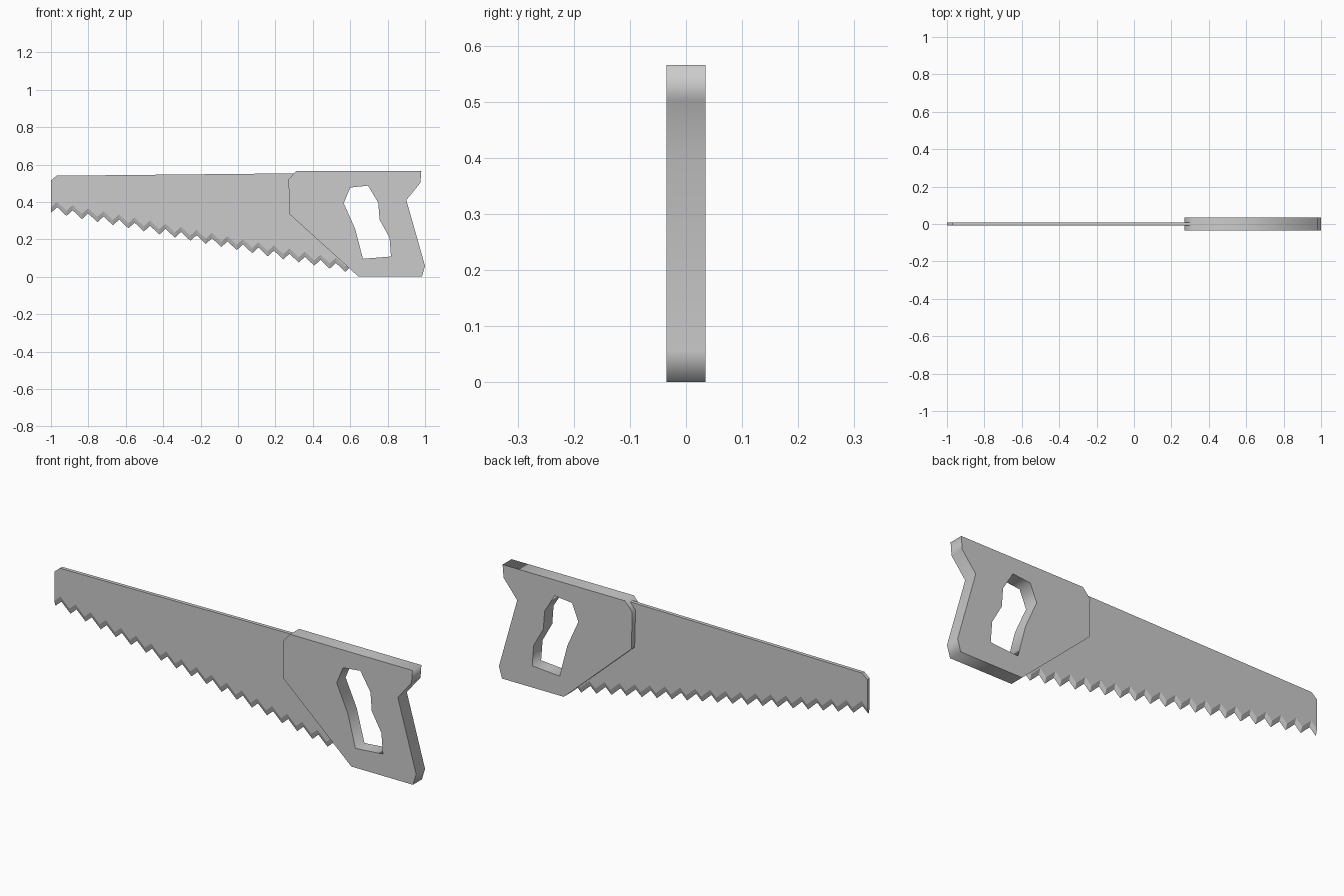
import bpy, bmesh, math

if "Cube" in bpy.data.objects:
    bpy.data.objects.remove(bpy.data.objects["Cube"])

HANDLE_HALF = 0.035
BLADE_HALF = 0.009
TEETH = 19
PITCH, DROP = 0.0828, 0.0166

# Handle: flat profile with a grip hole, extruded across y
outline = [(0.31, 0.565), (0.98, 0.565), (0.975, 0.502), (0.9, 0.41), (1.0, 0.057),
           (0.983, 0), (0.645, 0), (0.275, 0.335), (0.27, 0.52)]
grip_hole = [(0.6, 0.477), (0.695, 0.487), (0.75, 0.396), (0.757, 0.305), (0.81, 0.21),
             (0.818, 0.108), (0.668, 0.096), (0.626, 0.257), (0.565, 0.393)]
curve = bpy.data.curves.new("handle", 'CURVE')
curve.dimensions = '2D'
curve.fill_mode = 'BOTH'
curve.extrude = HANDLE_HALF
for loop in (outline, grip_hole):
    s = curve.splines.new('POLY')
    s.points.add(len(loop) - 1)
    for p, (x, z) in zip(s.points, loop):
        p.co = (x, z, 0, 1)
    s.use_cyclic_u = True
handle = bpy.data.objects.new("handle", curve)
bpy.context.collection.objects.link(handle)
handle.rotation_euler.x = math.pi / 2
bpy.context.view_layer.objects.active = handle
handle.select_set(True)
bpy.ops.object.convert(target='MESH')

# Blade: two flat sides, joined along the back and by a sharpened row of teeth
teeth = []
for k in range(TEETH + 1):
    x, z = -1 + k * PITCH, 0.342 - k * DROP
    teeth += [(x, z), (x + 0.4 * PITCH, z + 0.03)]
back = [(0.32, 0.36), (0.32, 0.553), (-0.97, 0.54), (-1, 0.515)]

bm = bmesh.new()


def row(points, y, lift=0):
    return [bm.verts.new((x, y, z + lift)) for x, z in points]


front_teeth, rear_teeth = row(teeth, -BLADE_HALF, 0.028), row(teeth, BLADE_HALF, 0.028)
edge = row(teeth, 0)
front_back, rear_back = row(back, -BLADE_HALF), row(back, BLADE_HALF)
bm.faces.new(front_teeth + front_back)
bm.faces.new(rear_teeth + rear_back)
for side in (front_teeth, rear_teeth):
    for i in range(len(teeth) - 1):
        bm.faces.new((side[i], side[i + 1], edge[i + 1], edge[i]))
for i in range(len(back) - 1):
    bm.faces.new((front_back[i], front_back[i + 1], rear_back[i + 1], rear_back[i]))
# Blade ends
for t, b in ((0, -1), (-1, 0)):
    bm.faces.new((front_back[b], front_teeth[t], edge[t], rear_teeth[t], rear_back[b]))
bmesh.ops.recalc_face_normals(bm, faces=bm.faces)
mesh = bpy.data.meshes.new("blade")
bm.to_mesh(mesh)
bm.free()
bpy.context.collection.objects.link(bpy.data.objects.new("blade", mesh))
